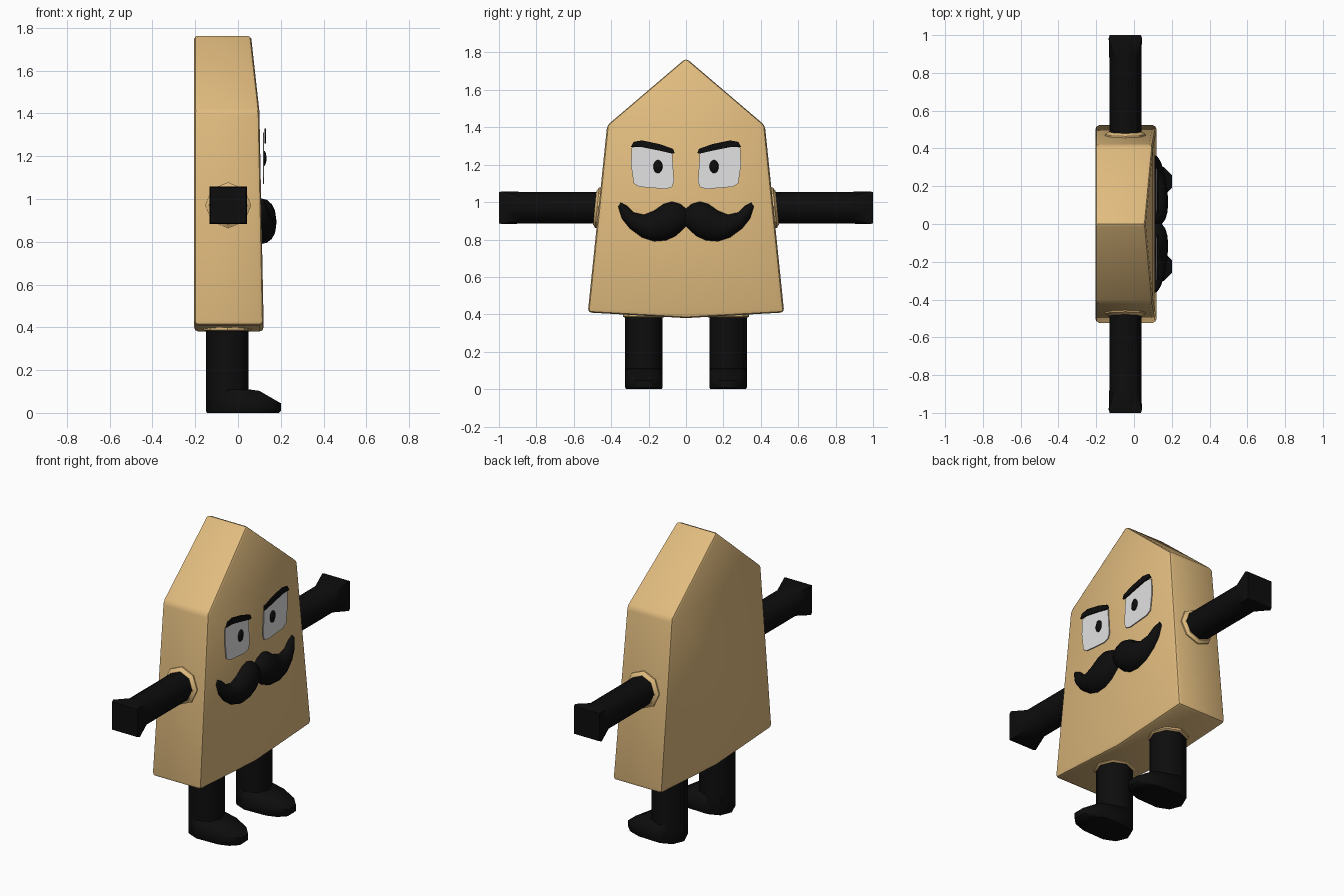
import bpy, bmesh, math
from mathutils import Vector

if "Cube" in bpy.data.objects:
    bpy.data.objects.remove(bpy.data.objects["Cube"])


def material(name, rgb):
    m = bpy.data.materials.new(name)
    m.diffuse_color = (*rgb, 1)
    m.use_nodes = True
    m.node_tree.nodes["Principled BSDF"].inputs["Base Color"].default_value = m.diffuse_color
    return m


TAN = material("tan", (0.75, 0.50, 0.21))
BLACK = material("black", (0.004, 0.004, 0.004))
WHITE = material("eye white", (0.76, 0.76, 0.77))


def finish(name, bm, mat, angle=40, bevel=0):
    bmesh.ops.recalc_face_normals(bm, faces=bm.faces)
    me = bpy.data.meshes.new(name)
    bm.to_mesh(me)
    bm.free()
    me.materials.append(mat)
    ob = bpy.data.objects.new(name, me)
    bpy.context.collection.objects.link(ob)
    bpy.ops.object.select_all(action='DESELECT')
    ob.select_set(True)
    bpy.context.view_layer.objects.active = ob
    if bevel:
        b = ob.modifiers.new("bevel", 'BEVEL')
        b.width, b.segments, b.limit_method = bevel, 2, 'ANGLE'
        b.angle_limit = math.radians(25)
        bpy.ops.object.modifier_apply(modifier="bevel")
    bpy.ops.object.shade_smooth_by_angle(angle=math.radians(angle))
    return ob


def loft(rings, name, mat, angle=40):
    """Join rings of equal size into a closed skin."""
    bm = bmesh.new()
    vs = [[bm.verts.new(p) for p in r] for r in rings]
    n = len(vs[0])
    for a, b in zip(vs, vs[1:]):
        for i in range(n):
            bm.faces.new((a[i], a[(i + 1) % n], b[(i + 1) % n], b[i]))
    bm.faces.new(vs[0])
    bm.faces.new(vs[-1])
    return finish(name, bm, mat, angle)


def plate(name, outline, x0, x1, mat):
    """Thin plate from a (y, z) outline."""
    return loft([[(x, y, z) for y, z in outline] for x in (x0, x1)], name, mat, 30)


def octagon(r, square=False):
    pts = []
    for i in range(8):
        a = math.pi * i / 4
        k = r * (math.sqrt(2) if square and i % 2 else 1)
        pts.append((k * math.cos(a), k * math.sin(a)))
    return pts


# body: peaked slab with a front that leans back towards the top
half = [(0, 0.38, 0.12), (0.525, 0.41, 0.12), (0.422, 1.41, 0.10), (0, 1.77, 0.06)]
loop = half + [(-y, z, x) for y, z, x in half[2:0:-1]]
bm = bmesh.new()
front = [bm.verts.new((x, y, z)) for y, z, x in loop]
back = [bm.verts.new((-0.205, y, z)) for y, z, x in loop]
for i in range(6):
    j = (i + 1) % 6
    bm.faces.new((front[i], front[j], back[j], back[i]))
for f in (front, back):
    bm.faces.new((f[0], f[1], f[2], f[4], f[5]))
    bm.faces.new((f[2], f[3], f[4]))
finish("body", bm, TAN, 35, 0.02)

white = [(0.075, 1.28), (0.064, 1.11), (0.075, 1.08), (0.11, 1.07), (0.25, 1.082),
         (0.28, 1.10), (0.294, 1.20), (0.29, 1.29), (0.235, 1.31), (0.15, 1.29)]
brow = [(0.06, 1.262), (0.07, 1.285), (0.14, 1.31), (0.235, 1.33), (0.28, 1.322),
        (0.295, 1.295), (0.24, 1.295), (0.15, 1.277), (0.075, 1.26)]
# moustache stations: top y, z, bottom y, z, depth
tache = [(0, .965, 0, .87, .04), (.03, .99, .02, .85, .058), (.075, 1.003, .055, .818, .07),
         (.12, .99, .107, .794, .072), (.17, .955, .17, .789, .07),
         (.225, .933, .235, .81, .062), (.28, .945, .30, .858, .048),
         (.315, .98, .342, .91, .034), (.35, .998, .363, .975, .015)]

for s, side in ((1, "left"), (-1, "right")):
    # arm with a square flared hand
    cx, cz = -0.046, 0.97
    def arm_ring(y, r, sq=False):
        return [(cx + u, s * y, cz + v) for u, v in octagon(r, sq)]
    loft([arm_ring(0.40, .085), arm_ring(0.88, .085), arm_ring(0.985, .088, True),
          arm_ring(1.0, .083, True)], side + "_arm", BLACK, 50)
    # sleeve collar following the sloped side wall
    loft([[(cx + u, s * (y - 0.1 * v), cz + v) for u, v in octagon(r)]
          for y, r in ((0.44, .108), (0.475, .108), (0.488, .09))],
         side + "_sleeve", TAN, 30)
    # leg and its collar
    ly = s * 0.225
    loft([[(-0.05 + u, ly + v, z) for u, v in octagon(0.1)] for z in (0.06, 0.45)],
         side + "_leg", BLACK, 50)
    loft([[(-0.05 + u, ly + v, z) for u, v in octagon(r)]
          for z, r in ((0.42, .112), (0.388, .112), (0.382, .102))],
         side + "_leg_collar", TAN, 30)
    # foot: hull of the heel ring and a rounded toe
    bm = bmesh.new()
    for u, v in octagon(0.1):
        bm.verts.new((-0.05 + u, ly + v, 0.11))
        bm.verts.new((-0.05 + u, ly + v, 0.01))
        bm.verts.new((-0.05 + u * .95, ly + v * .95, 0))
    for x, w, z in ((0.10, 0.065, 0.103), (0.09, 0.098, 0.05), (0.16, 0.075, 0.06),
                    (0.2, 0.035, 0.045), (0.2, 0.035, 0.01), (0.16, 0.075, 0.01),
                    (0.09, 0.098, 0.01), (0.09, 0.09, 0), (0.15, 0.07, 0), (0.19, 0.03, 0)):
        for w2 in (w, -w):
            bm.verts.new((x, ly + w2, z))
    bmesh.ops.convex_hull(bm, input=bm.verts)
    finish(side + "_foot", bm, BLACK, 45)
    # eye, pupil and brow
    plate(side + "_eye_white", [(s * y, z) for y, z in white], 0.116, 0.122, WHITE)
    plate(side + "_brow", [(s * y, z) for y, z in brow], 0.124, 0.132, BLACK)
    loft([[(x, s * 0.15 + k * 0.025 * math.cos(a), 1.19 + k * 0.036 * math.sin(a))
           for a in (math.tau * i / 16 for i in range(16))]
          for x, k in ((0.12, 1), (0.125, 0.95), (0.131, 0.6), (0.133, 0.2))],
         side + "_pupil", BLACK, 60)
    # moustache half: domed cross-sections swept from centre to curled tip
    rings = []
    for ty, tz, by, bz, d in tache:
        top, bot = Vector((0.108, s * ty, tz)), Vector((0.108, s * by, bz))
        mid, h = (top + bot) / 2, (top - bot) / 2
        rings.append([mid + h * math.cos(a) + Vector((d * math.sin(a), 0, 0))
                      for a in (math.pi * i / 8 for i in range(9))])
    loft(rings, side + "_moustache", BLACK, 50)
